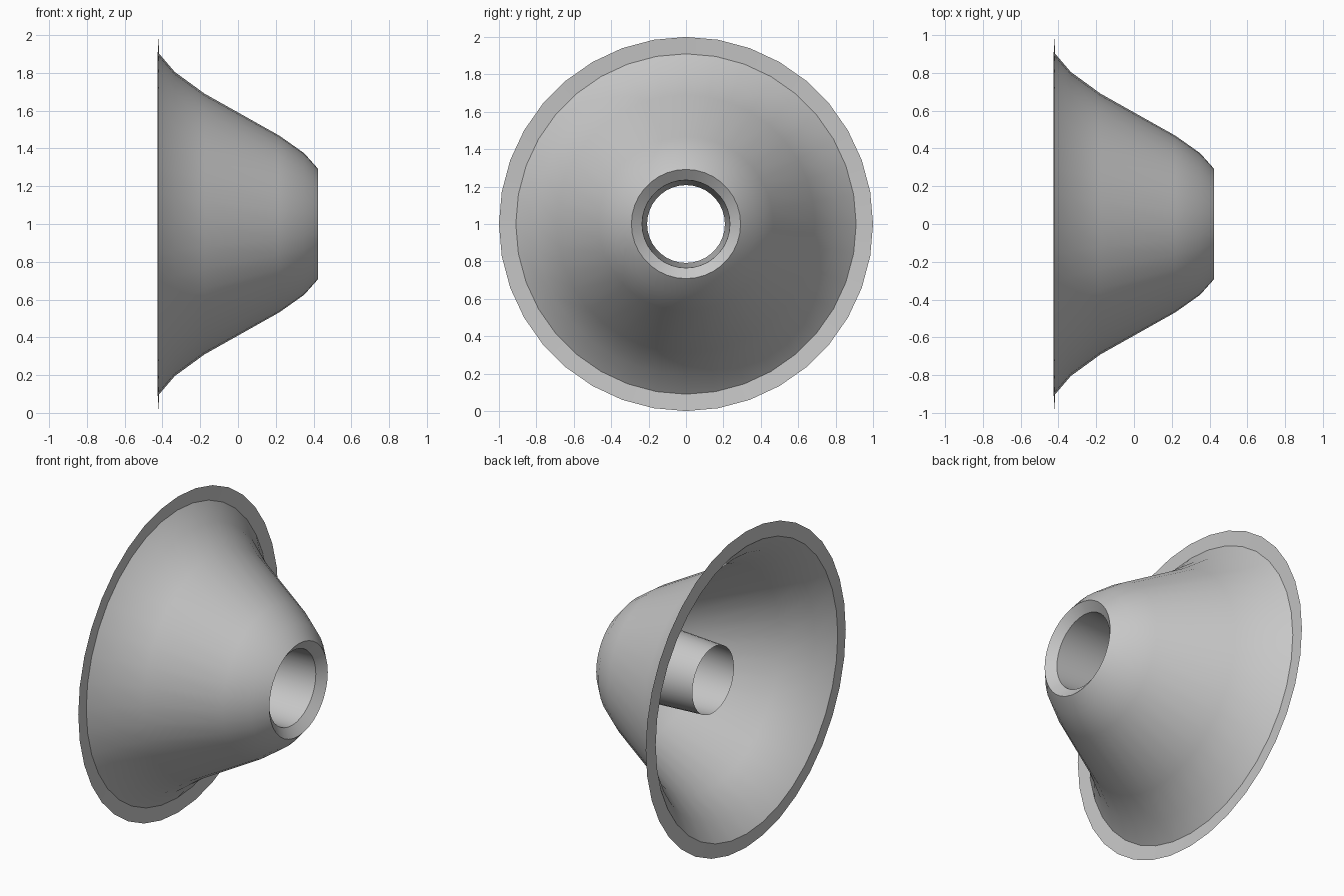
import bpy, bmesh, math

if "Cube" in bpy.data.objects:
    bpy.data.objects.remove(bpy.data.objects["Cube"])

SIDES = 36

grey = bpy.data.materials.new("light grey")
grey.diffuse_color = (0.57, 0.57, 0.57, 1)
grey.use_nodes = True
grey.node_tree.nodes["Principled BSDF"].inputs["Base Color"].default_value = grey.diffuse_color


def revolve(name, profile):
    """Spin (x, radius) points about the horizontal x axis at z = 1."""
    bm = bmesh.new()
    rings = []
    for x, r in profile:
        ring = []
        for i in range(SIDES):
            a = 2 * math.pi * i / SIDES
            ring.append(bm.verts.new((x, r * math.cos(a), 1 + r * math.sin(a))))
        rings.append(ring)
    for a, b in zip(rings, rings[1:]):
        for i in range(SIDES):
            j = (i + 1) % SIDES
            bm.faces.new((a[i], a[j], b[j], b[i]))
    # face normals point away from the axis on the cone, inwards in the bore
    bm.normal_update()
    mesh = bpy.data.meshes.new(name)
    bm.to_mesh(mesh)
    bm.free()
    mesh.materials.append(grey)
    obj = bpy.data.objects.new(name, mesh)
    bpy.context.collection.objects.link(obj)
    bpy.ops.object.select_all(action='DESELECT')
    obj.select_set(True)
    bpy.context.view_layer.objects.active = obj
    bpy.ops.object.shade_smooth_by_angle(angle=math.radians(30))
    return obj


# One thin sheet: flange, flared cone, bevelled lip, then the inner tube
revolve("flared_cone_with_tube", [
    (-0.418, 1.0), (-0.425, 0.91),                  # flange
    (-0.335, 0.805), (-0.177, 0.69), (0.22, 0.467),  # cone
    (0.35, 0.375), (0.424, 0.292),                  # rounded nose
    (0.38, 0.235),                                  # bevelled lip
    (-0.19, 0.208),                                 # inner tube
])
